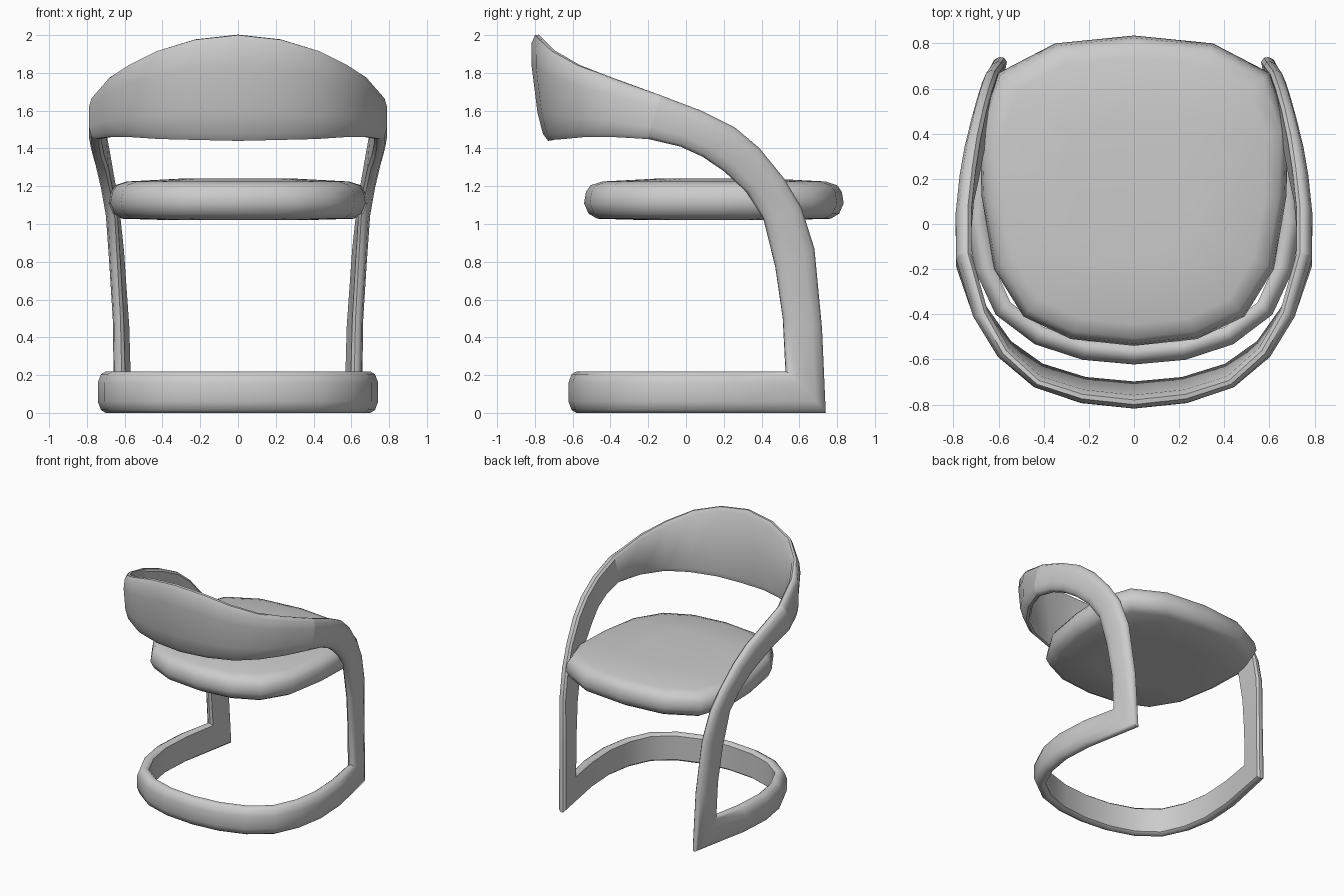
import bpy, math
from mathutils import Vector

if "Cube" in bpy.data.objects:
    bpy.data.objects.remove(bpy.data.objects["Cube"])

# Band cross-section: (along width, outward), flat inside and domed outside
SECTION = [(-.86, -1), (.86, -1), (1, -.55), (1, 0), (.86, .6), (.45, 1),
           (-.45, 1), (-.86, .6), (-1, 0), (-1, -.55)]


def make_object(name, verts, faces, mirror=False):
    mesh = bpy.data.meshes.new(name)
    mesh.from_pydata(verts, [], faces)
    obj = bpy.data.objects.new(name, mesh)
    bpy.context.collection.objects.link(obj)
    bpy.ops.object.select_all(action='DESELECT')
    obj.select_set(True)
    bpy.context.view_layer.objects.active = obj
    bpy.ops.object.shade_smooth_by_angle(angle=math.radians(42))
    if mirror:
        mod = obj.modifiers.new("Mirror", 'MIRROR')
        mod.merge_threshold = 0.002
    return obj


def loft(rings, cap=False):
    n = len(rings[0])
    verts = [v for r in rings for v in r]
    faces = [(i*n + j, i*n + (j+1) % n, (i+1)*n + (j+1) % n, (i+1)*n + j)
             for i in range(len(rings) - 1) for j in range(n)]
    if cap:
        faces += [tuple(reversed(range(n))), tuple(range(len(verts) - n, len(verts)))]
    return verts, faces


# Band path on the right half: (inner edge, outer edge, thickness)
base = [(0, -.58), (.22, -.56), (.42, -.495), (.58, -.375),
        (.665, -.19), (.70, .02), (.685, .28)]
path = [((x, y, .22), (x, y, 0), .085) for x, y in base]
path += [
    ((.635, .53, .22), (.595, .74, 0), .07),
    ((.64, .515, .50), (.605, .72, .45), .065),
    ((.655, .475, .77), (.635, .68, .87), .065),
    ((.67, .41, 1.03), (.66, .61, 1.09), .065),
    ((.695, .32, 1.17), (.685, .52, 1.24), .065),
    ((.72, .20, 1.28), (.715, .39, 1.40), .07),
    ((.745, .09, 1.355), (.735, .26, 1.51), .07),
    ((.755, -.03, 1.41), (.755, .08, 1.60), .07),
    ((.755, -.20, 1.45), (.755, -.13, 1.68), .07),
    ((.685, -.38, 1.46), (.68, -.40, 1.775), .07),
    ((.57, -.54, 1.46), (.58, -.575, 1.84), .07),
    ((.42, -.645, 1.45), (.43, -.71, 1.915), .07),
    ((.22, -.71, 1.445), (.23, -.775, 1.975), .075),
    ((0, -.73, 1.44), (0, -.80, 2.0), .075),
]
SEAM = 15  # station where the arms meet the backrest

mids = [(Vector(a) + Vector(b)) / 2 for a, b, _ in path]
rings = []
for i, (a, b, t) in enumerate(path):
    if i == 0:
        tangent = Vector((1, 0, 0))
    elif i == len(path) - 1:
        tangent = Vector((-1, 0, 0))
    else:
        tangent = (mids[i+1] - mids[i]).normalized() + (mids[i] - mids[i-1]).normalized()
    half = (Vector(b) - Vector(a)) / 2
    out = half.cross(tangent).normalized() * t / 2
    rings.append([mids[i] + half*s + out*u for s, u in SECTION])

# Base loop, legs and arms in one band; backrest continues it
make_object("frame", *loft(rings[:SEAM + 1]), mirror=True)
make_object("backrest", *loft(rings[SEAM:]), mirror=True)

# Seat cushion: rounded outline stacked in scaled layers
half = [(0, -.54), (.28, -.51), (.49, -.41), (.62, -.2), (.675, .12),
        (.685, .42), (.6, .67), (.35, .8), (0, .835)]
outline = half + [(-x, y) for x, y in reversed(half[1:-1])]
layers = [(.5, 1.02), (.9, 1.028), (.965, 1.055), (1, 1.11), (.985, 1.17),
          (.95, 1.205), (.86, 1.225), (.45, 1.24)]
cy = .15
make_object("seat", *loft([[Vector((x*s, cy + (y - cy)*s, z)) for x, y in outline]
                           for s, z in layers], cap=True))
